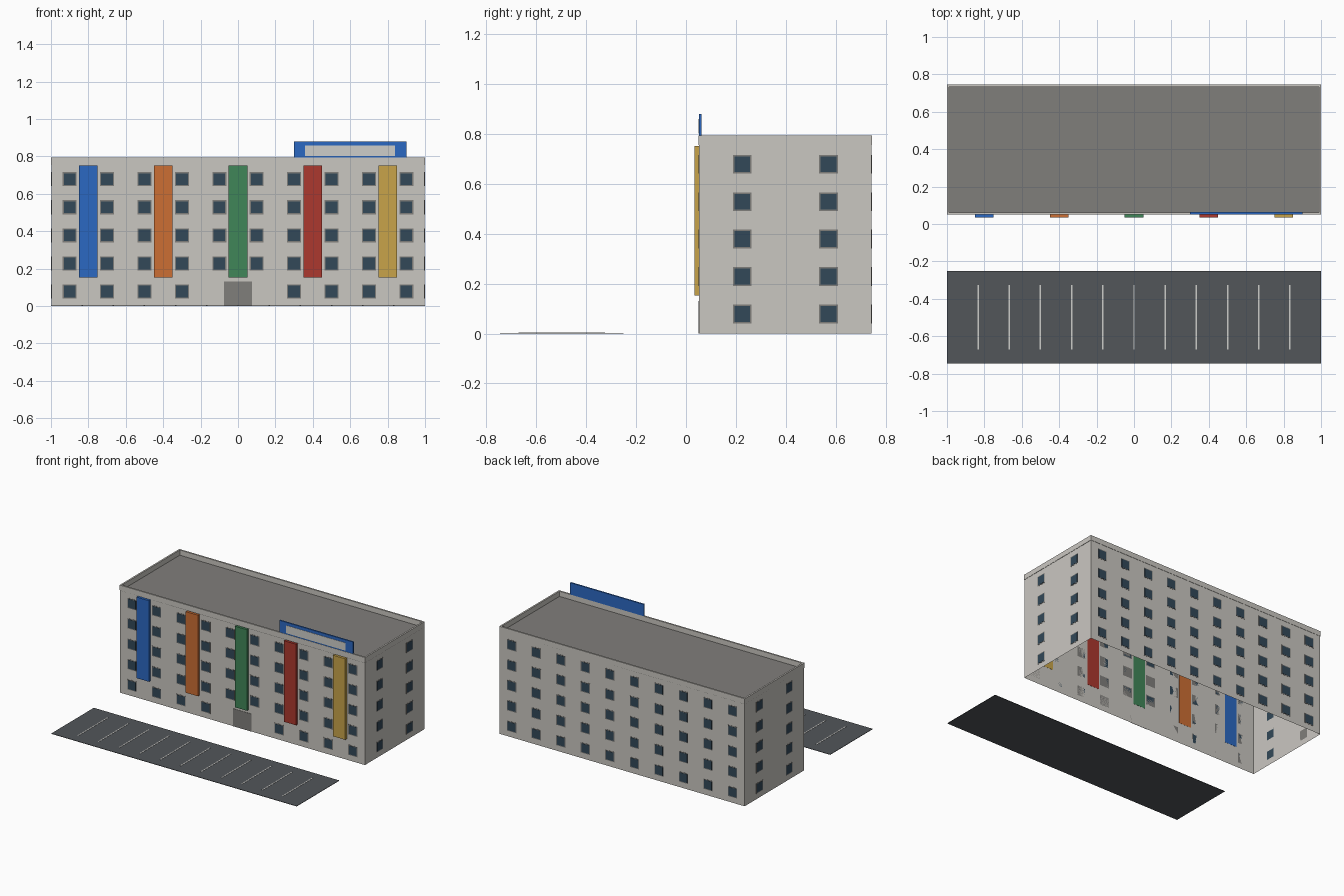
import bpy, bmesh

if "Cube" in bpy.data.objects:
    bpy.data.objects.remove(bpy.data.objects["Cube"])


def lin(c):
    c /= 255
    return c / 12.92 if c <= 0.04045 else ((c + 0.055) / 1.055) ** 2.4


def material(name, r, g, b):
    m = bpy.data.materials.new(name)
    m.diffuse_color = (lin(r), lin(g), lin(b), 1)
    m.use_nodes = True
    m.node_tree.nodes["Principled BSDF"].inputs["Base Color"].default_value = m.diffuse_color
    return m


WALL = material("concrete", 202, 199, 193)
GREY = material("mid_grey", 128, 126, 123)
GLASS = material("dark_glass", 50, 72, 88)
ASPHALT = material("asphalt", 82, 86, 90)
PALE = material("pale_paint", 206, 206, 202)
BLUE = material("blue", 43, 104, 194)
BANNERS = [("blue", BLUE),
           ("orange", material("orange", 204, 110, 52)),
           ("green", material("green", 64, 134, 88)),
           ("red", material("red", 172, 56, 46)),
           ("yellow", material("yellow", 200, 164, 74))]


def build(name, boxes, mat, skip=()):
    """One object out of boxes (x0, x1, y0, y1, z0, z1); skip drops faces by z direction."""
    bm = bmesh.new()
    for x0, x1, y0, y1, z0, z1 in boxes:
        made = bmesh.ops.create_cube(bm, size=1)["verts"]
        for v in made:
            v.co = (x1 if v.co.x > 0 else x0,
                    y1 if v.co.y > 0 else y0,
                    z1 if v.co.z > 0 else z0)
    bm.normal_update()
    drop = [f for f in bm.faces if round(f.normal.z) in skip]
    bmesh.ops.delete(bm, geom=drop, context="FACES")
    me = bpy.data.meshes.new(name)
    bm.to_mesh(me)
    bm.free()
    me.materials.append(mat)
    ob = bpy.data.objects.new(name, me)
    bpy.context.collection.objects.link(ob)
    return ob


# Building shell: walls only, open underneath, outer limits X, Y0, Y1
X, Y0, Y1 = 0.998, 0.052, 0.743
ROOF, TOP = 0.755, 0.793
build("walls", [(-X, X, Y0, Y1, 0, ROOF)], WALL, skip=(-1, 1))
build("roof", [(-X, X, Y0, Y1, ROOF - 0.004, ROOF)], GREY)

# Parapet, standing slightly proud of the walls
T, OX, OY0, OY1 = 0.012, 1.0, 0.05, 0.745
build("parapet", [(-OX, OX, OY0, OY0 + T, ROOF, TOP),
                  (-OX, OX, OY1 - T, OY1, ROOF, TOP),
                  (-OX, -OX + T, OY0 + T, OY1 - T, ROOF, TOP),
                  (OX - T, OX, OY0 + T, OY1 - T, ROOF, TOP)], WALL)

# Windows: grey frame plates with a smaller glass plate on each
rows = [0.078 + 0.15 * i for i in range(5)]
cols = [-0.9 + 0.2 * i for i in range(10)]
side_cols = [Y0 + (Y1 - Y0) * k for k in (0.25, 0.75)]


def windows(half, depth):
    out = []
    for r, z in enumerate(rows):
        zs = (z - half, z + half)
        for x in cols:
            out.append((x - half, x + half, Y1, Y1 + depth, *zs))
            if r > 0 or abs(x) > 0.2:      # the door replaces two windows
                out.append((x - half, x + half, Y0 - depth, Y0, *zs))
        for y in side_cols:
            out.append((X, X + depth, y - half, y + half, *zs))
            out.append((-X - depth, -X, y - half, y + half, *zs))
    return out


build("window_frames", windows(0.0375, 0.001), GREY)
build("window_glass", windows(0.0315, 0.002), GLASS)

# Entrance door
build("door", [(-0.075, 0.075, Y0 - 0.002, Y0, 0, 0.13)], GREY)

# Coloured facade panels, fixed through the wall sheet
for i, (label, mat) in enumerate(BANNERS):
    x = -0.8 + 0.4 * i
    build(label + "_facade_panel",
          [(x - 0.05, x + 0.05, 0.034, Y0 + 0.001, 0.153, 0.75)], mat)

# Blank rooftop sign with a pale plate on its front
build("roof_sign", [(0.3, 0.9, 0.052, 0.063, TOP, 0.88)], BLUE)
build("roof_sign_plate", [(0.357, 0.84, 0.05, 0.052, 0.801, 0.858)], PALE)

# Car park with bay lines
build("car_park", [(-1, 1, -0.745, -0.25, 0, 0.003)], ASPHALT)
build("bay_lines", [(k / 6 - 0.004, k / 6 + 0.004, -0.67, -0.325, 0.003, 0.0045)
                    for k in range(-5, 6)], PALE)
